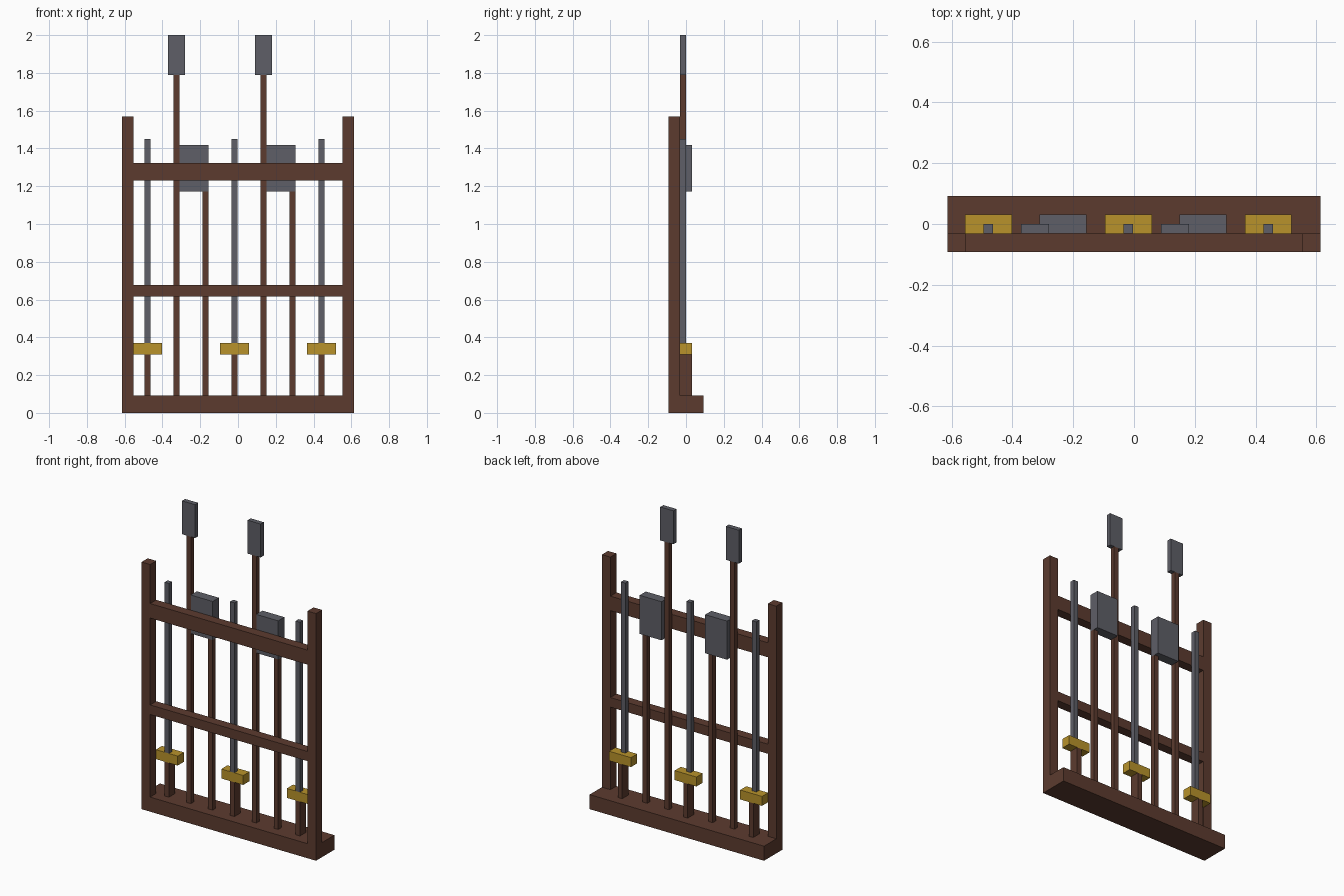
import bpy

cube = bpy.data.objects.get("Cube")
if cube:
    bpy.data.objects.remove(cube, do_unlink=True)


def make_material(name, rgb):
    mat = bpy.data.materials.new(name)
    mat.use_nodes = True
    mat.diffuse_color = (*rgb, 1)
    mat.node_tree.nodes["Principled BSDF"].inputs["Base Color"].default_value = (*rgb, 1)
    return mat


wood = make_material("dark_wood", (0.107, 0.044, 0.028))
steel = make_material("grey_steel", (0.112, 0.114, 0.135))
brass = make_material("brass", (0.48, 0.29, 0.024))


def box(name, mat, xs, ys, zs):
    """Axis-aligned box from its x, y and z ranges."""
    bpy.ops.mesh.primitive_cube_add(size=1, location=[sum(r) / 2 for r in (xs, ys, zs)])
    obj = bpy.context.object
    obj.name = name
    obj.scale = [r[1] - r[0] for r in (xs, ys, zs)]
    bpy.ops.object.transform_apply(location=False, rotation=False, scale=True)
    obj.data.materials.append(mat)
    return obj


def around(x, width):
    return (x - width / 2, x + width / 2)


HALF = 0.613          # half width of the rack
POST = 0.06
BASE_TOP = 0.0925
FRAME_Y = (-0.092, -0.031)
THIN_Y = (-0.031, 0.0)
THICK_Y = (-0.031, 0.031)
ROD = 0.031

# Rack frame
box("base", wood, (-HALF, HALF), (-0.092, 0.092), (0, BASE_TOP))
for side, sign in (("left", 1), ("right", -1)):
    box(side + "_post", wood, around(sign * (HALF - POST / 2), POST), FRAME_Y, (BASE_TOP, 1.57))
inner = HALF - POST
box("upper_rail", wood, (-inner, inner), FRAME_Y, (1.23, 1.322))
box("lower_rail", wood, (-inner, inner), FRAME_Y, (0.617, 0.678))

# Weapons stand in seven evenly spaced slots
slots = [-0.479 + 0.1535 * i for i in range(7)]

# Swords
for x in slots[::3]:
    box("sword_grip", wood, around(x, ROD), THICK_Y, (BASE_TOP, 0.31))
    box("sword_guard", brass, around(x, 0.154), THICK_Y, (0.31, 0.37))
    box("sword_blade", steel, around(x, ROD), THIN_Y, (0.37, 1.45))

# Spears
for x in slots[1::3]:
    box("spear_shaft", wood, around(x, ROD), THIN_Y, (BASE_TOP, 1.788))
    box("spear_head", steel, around(x, 0.092), THIN_Y, (1.788, 2.0))

# Axes, with the head set off to one side of the shaft
for x in slots[2::3]:
    edge = x + ROD / 2
    box("axe_shaft", wood, around(x, ROD), THIN_Y, (BASE_TOP, 1.173))
    box("axe_head", steel, (edge - 0.154, edge), THICK_Y, (1.173, 1.418))
